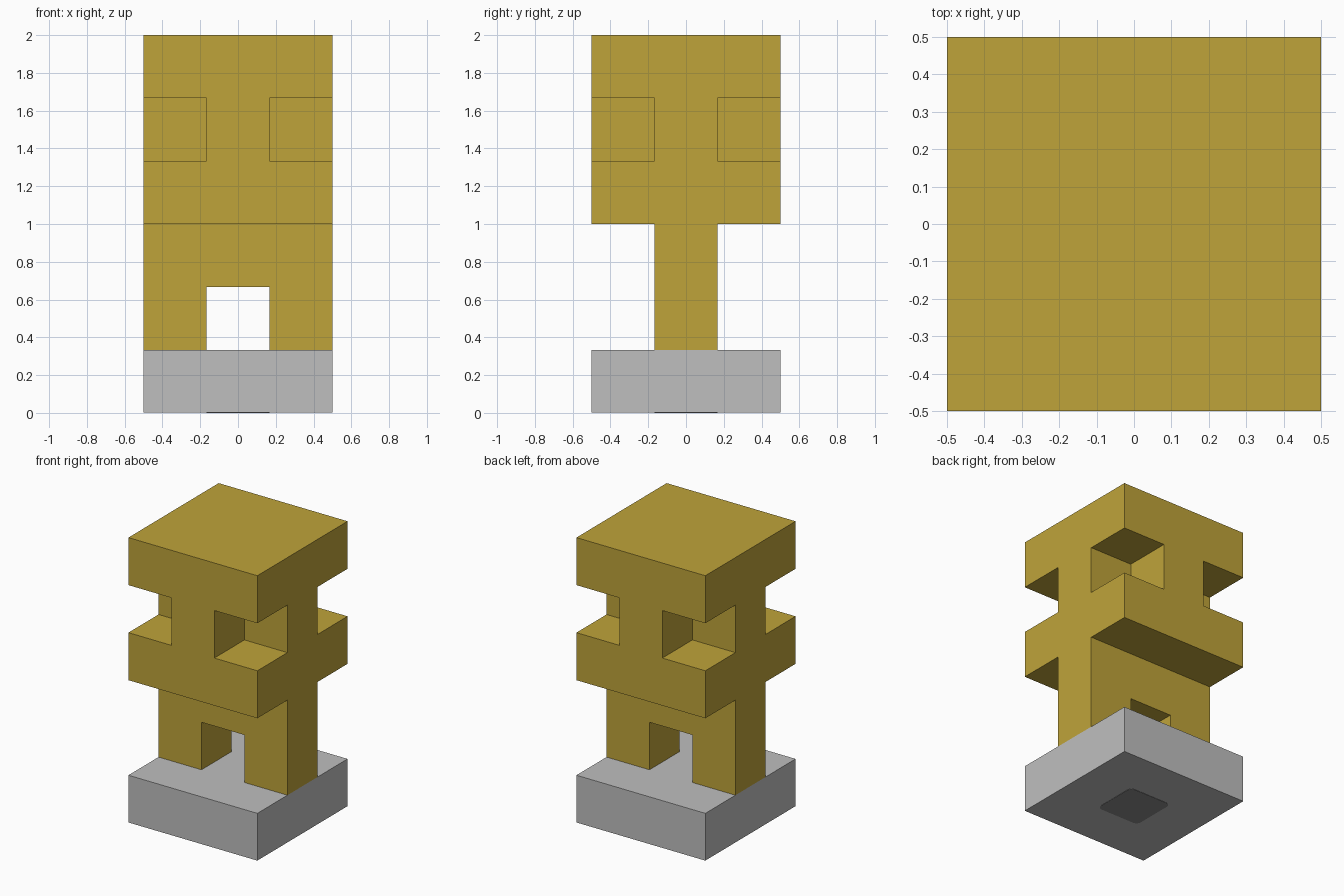
import bpy
import bmesh
from mathutils import Matrix, Vector

cube = bpy.data.objects.get("Cube")
if cube:
    bpy.data.objects.remove(cube)

U = 1 / 3          # one building cell
PLATE = 0.004      # thickness of the underside plate


def material(name, rgb):
    m = bpy.data.materials.new(name)
    m.use_nodes = True
    m.diffuse_color = (*rgb, 1)
    m.node_tree.nodes["Principled BSDF"].inputs["Base Color"].default_value = (*rgb, 1)
    return m


def finish(name, bm, mat):
    bmesh.ops.recalc_face_normals(bm, faces=bm.faces)
    mesh = bpy.data.meshes.new(name)
    bm.to_mesh(mesh)
    bm.free()
    mesh.materials.append(mat)
    obj = bpy.data.objects.new(name, mesh)
    bpy.context.collection.objects.link(obj)
    return obj


def box(bm, low, high):
    low, high = Vector(low), Vector(high)
    place = Matrix.Translation((low + high) / 2) @ Matrix.Diagonal((*(high - low), 1))
    return bmesh.ops.create_cube(bm, size=1, matrix=place)["verts"]


gold = material("gold", (0.52, 0.37, 0.042))
light_grey = material("light grey", (0.52, 0.52, 0.52))
dark_grey = material("dark grey", (0.26, 0.26, 0.26))

# Tower body: each layer is rows of cells, from back to front
legs = ("...", "#.#", "...")
lintel = ("...", "###", "...")
slab = ("###", "###", "###")
cross = (".#.", "###", ".#.")
layers = (legs, lintel, slab, cross, slab)
cells = {(x - 1, 1 - y, z + 1)
         for z, layer in enumerate(layers)
         for y, row in enumerate(layer)
         for x, mark in enumerate(row) if mark == "#"}

bm = bmesh.new()
for cell in cells:
    c = Vector(cell)
    verts = box(bm, (c - Vector((0.5, 0.5, 0))) * U, (c + Vector((0.5, 0.5, 1))) * U)
    # Drop the walls shared with a neighbouring cell
    faces = {f for v in verts for f in v.link_faces}
    for f in faces:
        f.normal_update()
    hidden = [f for f in faces
              if tuple(round(a + b) for a, b in zip(cell, f.normal)) in cells]
    bmesh.ops.delete(bm, geom=hidden, context="FACES")
bmesh.ops.remove_doubles(bm, verts=bm.verts, dist=0.001)
bmesh.ops.dissolve_limit(bm, angle_limit=0.01, verts=bm.verts, edges=bm.edges)
finish("tower_body", bm, gold)

# Base block
bm = bmesh.new()
box(bm, (-0.5, -0.5, PLATE / 2), (0.5, 0.5, U))
finish("base", bm, light_grey)

# Rounded plate under the base
bm = bmesh.new()
box(bm, (-U / 2, -U / 2, 0), (U / 2, U / 2, PLATE))
corners = [e for e in bm.edges if abs(e.verts[0].co.z - e.verts[1].co.z) > PLATE / 2]
bmesh.ops.bevel(bm, geom=corners, offset=0.035, segments=4, profile=0.5, affect="EDGES")
finish("underside_plate", bm, dark_grey)
